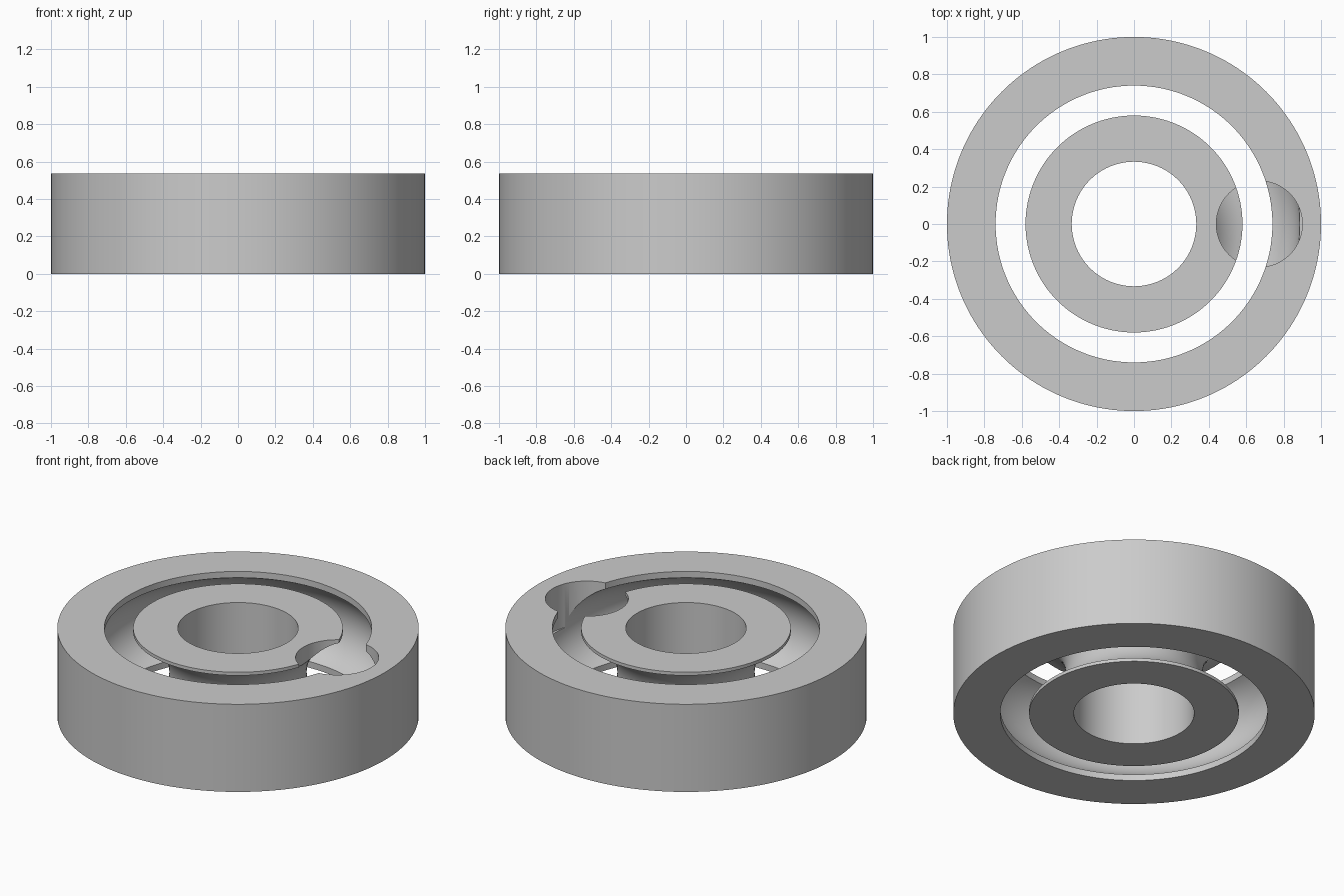
import bpy
import bmesh
from math import acos, asin, cos, sin, pi, radians, sqrt
from mathutils import Matrix, Vector

if "Cube" in bpy.data.objects:
    bpy.data.objects.remove(bpy.data.objects["Cube"])

HEIGHT = 0.535
MID = HEIGHT / 2
TRACK_R, GROOVE_R = 0.633, 0.253   # centre line and radius of the ball track
SEGMENTS, ARC_STEPS = 160, 28

steel = bpy.data.materials.new("grey steel")
steel.use_nodes = True
steel.diffuse_color = (0.6, 0.6, 0.6, 1)
steel.node_tree.nodes["Principled BSDF"].inputs["Base Color"].default_value = (0.6, 0.6, 0.6, 1)


def make_race(name, plain_r, grooved_r):
    """Lathe a ring with one plain wall and one wall hollowed by the track."""
    side = 1 if grooved_r > TRACK_R else -1
    half = acos(abs(grooved_r - TRACK_R) / GROOVE_R)
    profile = [(plain_r, HEIGHT), (plain_r, 0), (grooved_r, 0)]
    for i in range(ARC_STEPS + 1):
        a = -half + 2 * half * i / ARC_STEPS
        profile.append((TRACK_R + side * GROOVE_R * cos(a), MID + GROOVE_R * sin(a)))
    profile.append((grooved_r, HEIGHT))

    bm = bmesh.new()
    rings = [[bm.verts.new((r * cos(2 * pi * s / SEGMENTS), r * sin(2 * pi * s / SEGMENTS), z))
              for r, z in profile] for s in range(SEGMENTS)]
    count = len(profile)
    for s, ring in enumerate(rings):
        after = rings[(s + 1) % SEGMENTS]
        for i in range(count):
            j = (i + 1) % count
            bm.faces.new((ring[i], after[i], after[j], ring[j]))
    bmesh.ops.recalc_face_normals(bm, faces=bm.faces)
    mesh = bpy.data.meshes.new(name)
    bm.to_mesh(mesh)
    bm.free()
    race = bpy.data.objects.new(name, mesh)
    bpy.context.collection.objects.link(race)
    mesh.materials.append(steel)
    return race


# Inner and outer races
races = [make_race("inner_race", 0.333, 0.58), make_race("outer_race", 1.0, 0.74)]

# Loading hole for the balls, sunk from the top to mid height
bpy.ops.mesh.primitive_cylinder_add(vertices=96, radius=0.23, depth=0.4,
                                    location=(0.67, 0, MID + 0.2))
cutter = bpy.context.object
cutter.name = "loading_hole_cutter"
cutter.hide_render = True
cutter.data.materials.append(steel)

for race in races:
    bpy.ops.object.select_all(action='DESELECT')
    race.select_set(True)
    bpy.context.view_layer.objects.active = race
    cut = race.modifiers.new("loading_hole", 'BOOLEAN')
    cut.operation, cut.solver, cut.object = 'DIFFERENCE', 'EXACT', cutter
    bpy.ops.object.modifier_apply(modifier=cut.name)
    bpy.ops.object.shade_smooth_by_angle(angle=radians(25))

bpy.data.objects.remove(cutter)
